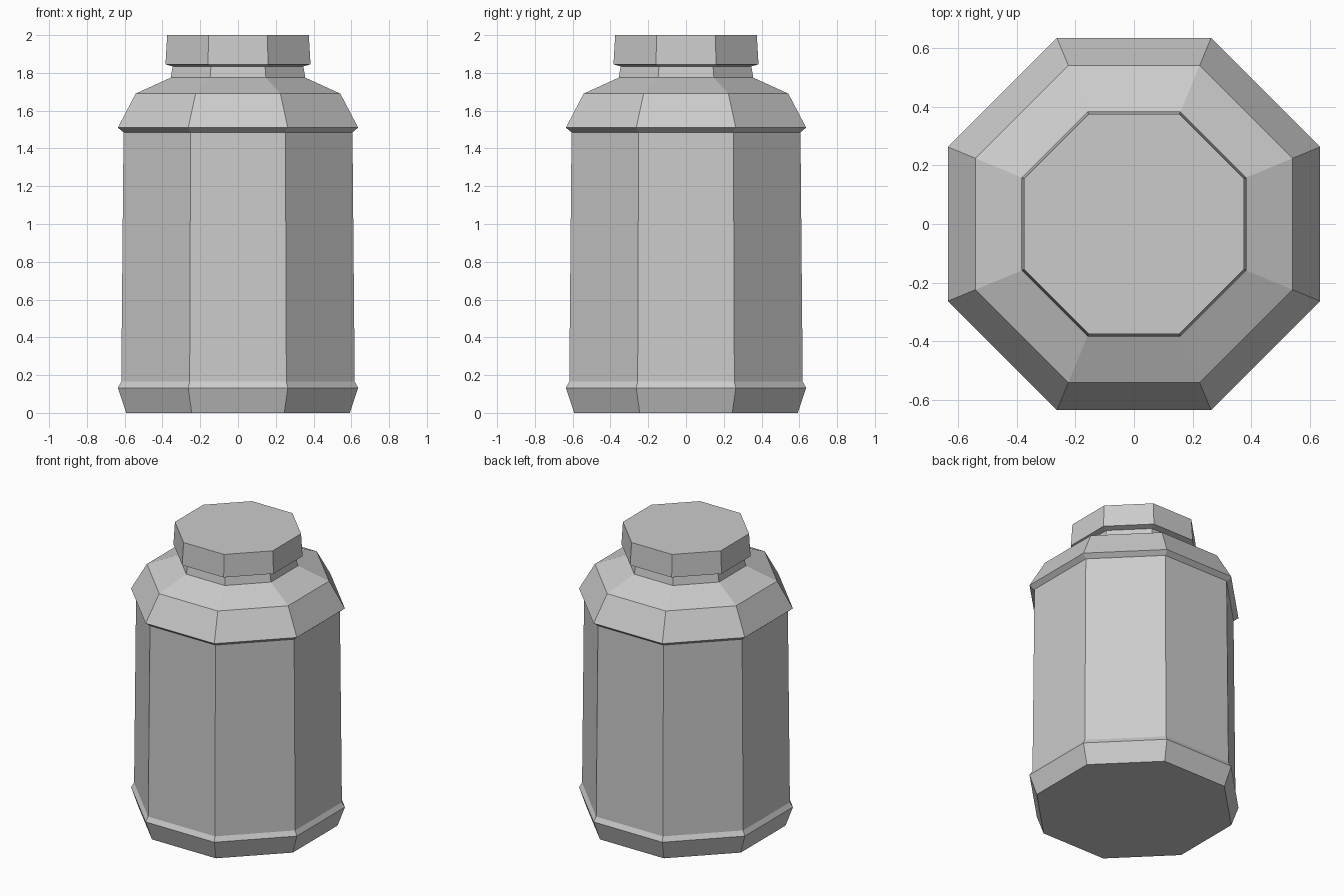
import bpy
import bmesh
from math import cos, pi, sin

SIDES = 8

cube = bpy.data.objects.get("Cube")
if cube:
    bpy.data.objects.remove(cube, do_unlink=True)

# Single plain grey
GREY = (0.6, 0.6, 0.6, 1.0)
grey = bpy.data.materials.new("plain_grey")
grey.use_nodes = True
grey.diffuse_color = GREY
grey.node_tree.nodes["Principled BSDF"].inputs["Base Color"].default_value = GREY


def lathe(name, profile, cap_bottom=False, cap_top=False):
    """Octagonal rings from (flat-to-centre distance, height) pairs."""
    bm = bmesh.new()
    rings = []
    for apothem, z in profile:
        r = apothem / cos(pi / SIDES)
        angles = [(i + 0.5) * 2 * pi / SIDES for i in range(SIDES)]
        rings.append([bm.verts.new((r * cos(a), r * sin(a), z)) for a in angles])
    for low, high in zip(rings, rings[1:]):
        for i in range(SIDES):
            j = (i + 1) % SIDES
            bm.faces.new((low[i], low[j], high[j], high[i]))
    if cap_bottom:
        bm.faces.new(rings[0][::-1])
    if cap_top:
        bm.faces.new(rings[-1])
    mesh = bpy.data.meshes.new(name)
    bm.to_mesh(mesh)
    bm.free()
    mesh.materials.append(grey)
    obj = bpy.data.objects.new(name, mesh)
    bpy.context.collection.objects.link(obj)
    return obj


# Base with a flared rim
lathe("base", [(0.592, 0), (0.636, 0.133), (0.618, 0.165)], cap_bottom=True)

# Slightly tapered wall
lathe("body", [(0.618, 0.165), (0.606, 1.485)])

# Overhanging shoulder
lathe("shoulder", [(0.606, 1.485), (0.636, 1.51), (0.542, 1.69), (0.356, 1.775)])

# Neck
lathe("neck", [(0.356, 1.775), (0.346, 1.835)])

# Lid with a sloped underside
lathe("lid", [(0.346, 1.835), (0.384, 1.845), (0.375, 2.0)], cap_top=True)
